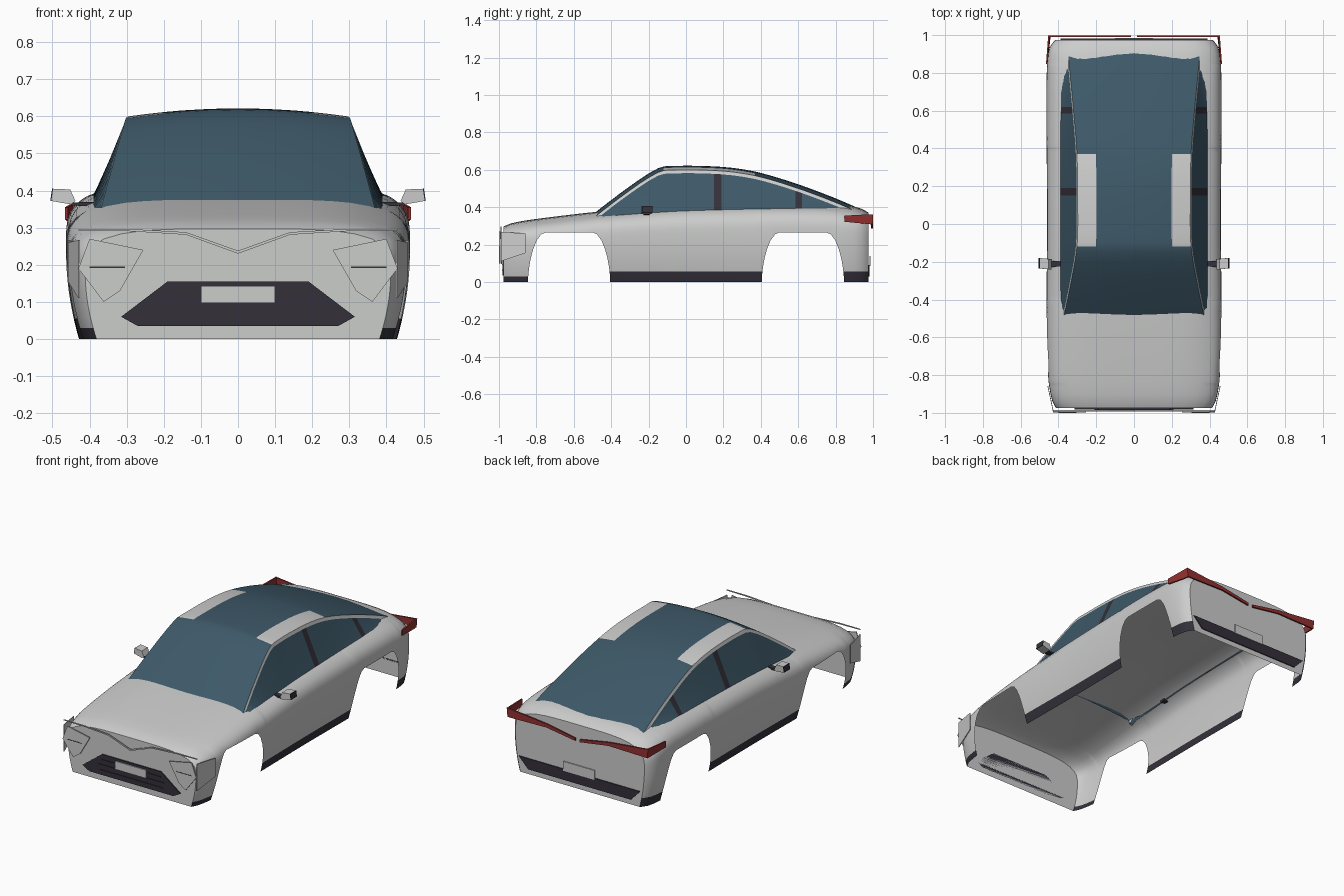
import bpy, bmesh
from math import radians
from mathutils import Vector

cube = bpy.data.objects.get("Cube")
if cube:
    bpy.data.objects.remove(cube, do_unlink=True)


def material(name, r, g, b):
    m = bpy.data.materials.new(name)
    m.use_nodes = True
    m.diffuse_color = (r, g, b, 1)
    m.node_tree.nodes["Principled BSDF"].inputs["Base Color"].default_value = (r, g, b, 1)
    return m


SILVER = material("silver_paint", .6, .61, .6)
GLASS = material("blue_glass", .048, .1, .14)
DARK = material("dark_trim", .034, .03, .042)
RED = material("tail_red", .29, .03, .03)


def finish(name, bm, mats, smooth=False):
    bmesh.ops.recalc_face_normals(bm, faces=bm.faces[:])
    me = bpy.data.meshes.new(name)
    bm.to_mesh(me)
    bm.free()
    for m in mats:
        me.materials.append(m)
    if smooth:
        me.shade_smooth()
        me.set_sharp_from_angle(angle=radians(35))
    ob = bpy.data.objects.new(name, me)
    bpy.context.collection.objects.link(ob)
    return ob


def curve(keys, y):
    """Smooth curve through (position, value) keys."""
    n = len(keys)
    i = max(k for k in range(n - 1) if k == 0 or keys[k][0] <= y)

    def slope(k):
        a, b = keys[max(k - 1, 0)], keys[min(k + 1, n - 1)]
        return (b[1] - a[1]) / (b[0] - a[0])
    (a, p), (b, q) = keys[i], keys[i + 1]
    d = b - a
    t = min(max((y - a) / d, 0), 1)
    s = t * t * (3 - 2 * t)
    return p + (q - p) * s + d * t * (1 - t) * ((1 - t) * slope(i) - t * slope(i + 1))


def loft(bm, rows):
    """Skin a list of equal-length point rows; returns the rings of vertices."""
    rings = [[bm.verts.new(p) for p in row] for row in rows]
    for a, b in zip(rings, rings[1:]):
        for j in range(len(a) - 1):
            bm.faces.new((a[j], a[j + 1], b[j + 1], b[j]))
    return rings


def plate(name, pts, offset, mat, mirror=False):
    """Polygon given thickness along an offset, optionally on both sides."""
    bm = bmesh.new()
    for sign in ((1, -1) if mirror else (1,)):
        def flip(p):
            return Vector((p[0] * sign, p[1], p[2]))
        a = [bm.verts.new(flip(p)) for p in pts]
        b = [bm.verts.new(flip(p) + flip(offset)) for p in pts]
        bm.faces.new(a)
        bm.faces.new(b[::-1])
        for i in range(len(a)):
            j = (i + 1) % len(a)
            bm.faces.new((a[i], a[j], b[j], b[i]))
    return finish(name, bm, [mat])


def flat(name, xz, y, mat, mirror=False, depth=.006):
    return plate(name, [(x, y, z) for x, z in xz], (0, depth, 0), mat, mirror)


def box_xz(x0, x1, z0, z1):
    return [(x0, z0), (x1, z0), (x1, z1), (x0, z1)]


# Body shell: half width and crown height along the length
WIDTH = [(-.975, .412), (-.95, .428), (-.9, .442), (-.8, .455), (-.5, .463), (0, .46),
         (.5, .463), (.8, .462), (.9, .455), (.95, .44), (.975, .415)]
HEIGHT = [(-.975, .297), (-.93, .315), (-.8, .337), (-.48, .375), (-.2, .4), (0, .413),
          (.4, .423), (.7, .423), (.85, .412), (.93, .395), (.975, .372)]
AXLES = (-.625, .625)
ARCH, FLAT, TOP = .22, .125, .265


def arch_height(y):
    d = min(abs(y - a) for a in AXLES)
    if d >= ARCH:
        return 0
    t = max(d - FLAT, 0) / (ARCH - FLAT)
    return TOP * (1 - t * t) ** .6


def side(v):
    """Relative half width at relative height."""
    if v < .62:
        return 1 - .195 * (.62 - v) ** 2
    return (1 - ((v - .62) / .38) ** (1 / .31)) ** .25


def section(y):
    w, h = curve(WIDTH, y), curve(HEIGHT, y)
    low = arch_height(y) / h
    vs = [low + (.91 - low) * j / 16 for j in range(17)]
    half = [(side(v) * w, y, v * h) for v in vs]
    edge = side(.91)
    for k in range(1, 9):
        u = edge * (1 - k / 8)
        half.append((u * w, y, (.62 + .38 * (1 - u ** 4) ** .31) * h))
    return half + [(-x, yy, z) for x, yy, z in half[-2::-1]]


ys = {round(-.975 + 1.95 * i / 52, 4) for i in range(53)} | {-.965, .965}
for a in AXLES:
    ys = {y for y in ys if not FLAT < abs(y - a) < ARCH + .003}
    for t in (1, .995, .97, .92, .83, .7, .5, .25, 0):
        for s in (-1, 1):
            ys.add(a + s * (FLAT + (ARCH - FLAT) * t))
bm = bmesh.new()
rings = loft(bm, [section(y) for y in sorted(ys)])
for ring in (rings[0], rings[-1]):
    bm.faces.new(ring)
for cut in (.03, .055):
    bmesh.ops.bisect_plane(bm, geom=bm.verts[:] + bm.edges[:] + bm.faces[:],
                           plane_co=(0, 0, cut), plane_no=(0, 0, 1))
for f in bm.faces:
    c = f.calc_center_median()
    limit = .03 if c.y < -.7 else .055
    if c.z < limit and abs(f.normal.y) < .95 and abs(c.x) > .3:
        f.material_index = 1
finish("body_shell", bm, [SILVER, DARK], True)

# Cabin: glass canopy with side rails, pillars and roof panels
CROWN = [(-.485, .372), (-.4, .438), (-.3, .512), (-.2, .58), (-.13, .615), (-.05, .621),
         (.1, .62), (.25, .61), (.4, .583), (.6, .522), (.8, .447), (.945, .384)]
EDGE = [(-.485, .37), (-.3, .332), (-.12, .302), (.1, .298), (.37, .302), (.6, .32),
        (.8, .339), (.945, .353)]
STEPS = (1, .83, .667, .5, .25, 0)


def cabin_section(y):
    zc, xt = curve(CROWN, y), curve(EDGE, y)
    belt = .927 * curve(HEIGHT, y) - .008
    ze = zc - .022
    foot = min(belt, ze - .022)
    out = .392 - max(y - .7, 0) * .1
    half = [(out, y, foot), (xt + .006, y, ze - .018)]
    half += [(xt * s, y, zc - .022 * s * s) for s in STEPS]
    return half + [(-x, yy, z) for x, yy, z in half[-2::-1]]


marks = {-.485, -.12, .37, .15, .19, .585, .62, .945}
grid = {-.45 + .05 * i for i in range(28)}
ys = sorted(marks | {g for g in grid if min(abs(g - m) for m in marks) > .012})
bm = bmesh.new()
rings = loft(bm, [cabin_section(y) for y in ys])
last = len(rings[0]) - 2
for i, f in enumerate(bm.faces):
    col = i % (last + 1)
    col = min(col, last - col)
    y = f.calc_center_median().y
    if col == 0 and (.15 < y < .19 or .585 < y < .62):
        f.material_index = 2
    elif col == 1 or (col in (2, 3) and -.12 < y < .37):
        f.material_index = 1
finish("cabin_glass", bm, [GLASS, SILVER, DARK], True)

# Front details
flat("front_grille", [(-.315, .06), (-.19, .155), (.19, .155), (.315, .06), (.27, .035),
                      (-.27, .035)], -.981, DARK)
for i, (z, w) in enumerate(((.125, .19), (.095, .21), (.064, .2))):
    flat(f"grille_bar_{i + 1}", box_xz(-w, w, z - .002, z + .002), -.985, DARK, depth=.004)
flat("front_plate", box_xz(-.1, .1, .097, .143), -.99, SILVER)
flat("headlight", [(.4, .27), (.255, .24), (.318, .13), (.362, .1), (.43, .19)],
     -.999, SILVER, True)
flat("headlight_slit", box_xz(.305, .4, .192, .196), -1, DARK, True, .003)
flat("nose_strip", [(.43, .297), (.3, .297), (.14, .288), (0, .238), (0, .23), (.14, .281),
                    (.3, .291), (.43, .293)], -.992, SILVER, True)
plate("headlight_side", [(.43, -.99, .267), (.458, -.858, .26), (.458, -.858, .155),
                         (.43, -.99, .11)], (-.004, 0, 0), SILVER, True)

# Rear details
flat("rear_grille", [(-.39, .092), (.39, .092), (.33, .03), (-.33, .03)], .975, DARK)
flat("rear_plate", box_xz(-.1, .1, .085, .14), .98, SILVER)
flat("tail_light", [(.455, .362), (.2, .335), (.015, .302), (.015, .287), (.2, .315),
                    (.45, .31)], .99, RED, True, .009)
plate("tail_light_side", [(.466, .848, .355), (.455, .99, .362), (.45, .99, .308),
                          (.466, .848, .322)], (-.008, 0, 0), RED, True)

# Door mirrors
plate("mirror_arm", [(.38, -.225, .357), (.45, -.228, .36), (.45, -.228, .368),
                     (.38, -.225, .37)], (0, .03, 0), DARK, True)
plate("mirror_head", [(.438, -.24, .372), (.452, -.24, .403), (.498, -.235, .405),
                      (.503, -.235, .372), (.45, -.24, .363)], (0, .055, 0), SILVER, True)
plate("mirror_cap", [(.503, -.235, .372), (.498, -.235, .405), (.498, -.18, .405),
                     (.503, -.18, .372)], (.003, 0, 0), DARK, True)
